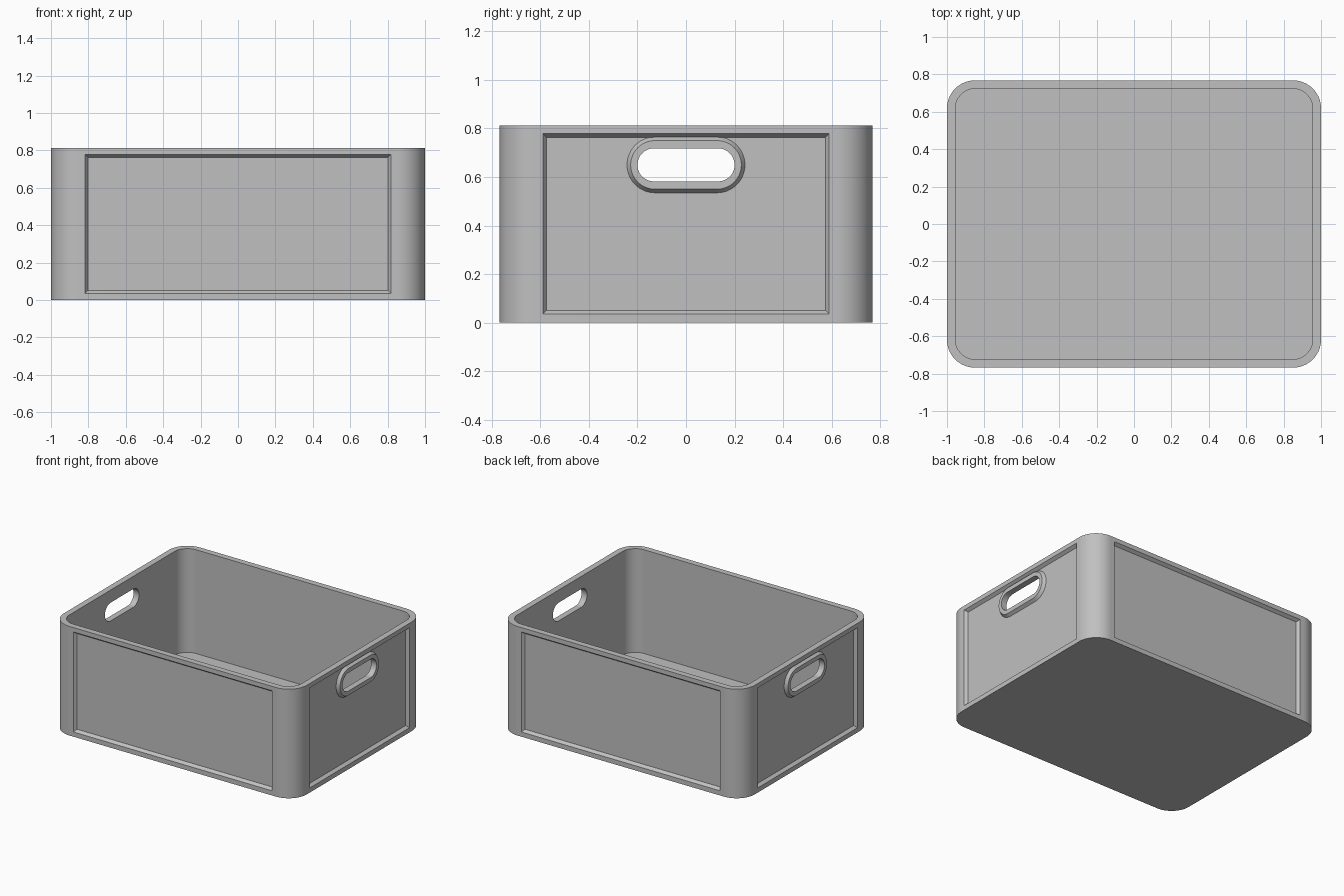
import bpy, bmesh, math
from mathutils import Matrix, Vector

if "Cube" in bpy.data.objects:
    bpy.data.objects.remove(bpy.data.objects["Cube"])

HX, HY, H = 1.0, 0.768, 0.812      # half length, half depth, height
WALL, FLOOR, RADIUS = 0.045, 0.04, 0.15
RECESS, CHAMFER = 0.022, 0.016
HANDLE_Z = 0.65

grey = bpy.data.materials.new("grey plastic")
grey.use_nodes = True
colour = (0.53, 0.53, 0.53, 1)
grey.diffuse_color = colour
grey.node_tree.nodes["Principled BSDF"].inputs["Base Color"].default_value = colour


def outline(a, b, r, steps=14):
    """Rounded rectangle of half sizes a, b."""
    pts = []
    for k, (sx, sy) in enumerate([(1, 1), (-1, 1), (-1, -1), (1, -1)]):
        arc = range(steps + 1) if r > 0 else [0]
        for i in arc:
            t = (k + i / steps) * math.pi / 2
            pts.append((sx * (a - r) + r * math.cos(t), sy * (b - r) + r * math.sin(t)))
    return pts


def loft(name, sections, matrix=Matrix()):
    """Closed solid through (outline, height) sections."""
    bm = bmesh.new()
    rings = [[bm.verts.new(matrix @ Vector((u, v, w))) for u, v in pts] for pts, w in sections]
    n = len(rings[0])
    for lo, hi in zip(rings, rings[1:]):
        for i in range(n):
            j = (i + 1) % n
            bm.faces.new((lo[i], lo[j], hi[j], hi[i]))
    bm.faces.new(rings[0][::-1])
    bm.faces.new(rings[-1])
    bmesh.ops.recalc_face_normals(bm, faces=bm.faces)
    mesh = bpy.data.meshes.new(name)
    bm.to_mesh(mesh)
    bm.free()
    mesh.materials.append(grey)
    obj = bpy.data.objects.new(name, mesh)
    bpy.context.collection.objects.link(obj)
    return obj


def combine(target, tool, operation):
    """Apply a boolean and remove the tool."""
    tool.hide_render = True
    bpy.context.view_layer.objects.active = target
    mod = target.modifiers.new(operation, 'BOOLEAN')
    mod.operation, mod.solver, mod.object = operation, 'EXACT', tool
    bpy.ops.object.modifier_apply(modifier=mod.name)
    bpy.data.objects.remove(tool)


def on_side(turn, z):
    """Frame whose local z points out of a wall, turned in quarter turns from the front."""
    return (Matrix.Rotation(turn * math.pi / 2, 4, 'Z')
            @ Matrix.Translation((0, 0, z)) @ Matrix.Rotation(math.pi / 2, 4, 'X'))


# Hollow box with rounded corners
box = loft("storage_box", [(outline(HX, HY, RADIUS), z) for z in (0, H)])
inner = outline(HX - WALL, HY - WALL, RADIUS - WALL)
combine(box, loft("cavity", [(inner, z) for z in (FLOOR, H + 0.1)]), 'DIFFERENCE')

# Sunken panel with sloped border on every wall
for turn in range(4):
    face = HX if turn % 2 else HY
    half_w = 0.59 if turn % 2 else 0.818
    half_h = 0.372
    wide = outline(half_w, half_h, 0)
    narrow = outline(half_w - CHAMFER, half_h - CHAMFER, 0)
    sections = [(narrow, face - RECESS), (wide, face), (wide, face + 0.05)]
    combine(box, loft("panel_cutter", sections, on_side(turn, 0.407)), 'DIFFERENCE')

# Raised grip rings and slots on both ends
for turn in (1, 3):
    frame = on_side(turn, HANDLE_Z)
    base = outline(0.243, 0.115, 0.115)
    rim = outline(0.228, 0.1, 0.1)
    slot = outline(0.2, 0.068, 0.068)
    ring = [(base, HX - 0.033), (base, HX - RECESS), (rim, HX)]
    combine(box, loft("grip_ring", ring, frame), 'UNION')
    combine(box, loft("slot_cutter", [(slot, HX - 0.2), (slot, HX + 0.1)], frame), 'DIFFERENCE')

# Smooth the rounded corners, keep the edges crisp
bpy.ops.object.select_all(action='DESELECT')
box.select_set(True)
bpy.context.view_layer.objects.active = box
bpy.ops.object.shade_smooth_by_angle(angle=math.radians(25))
weighted = box.modifiers.new("even_shading", 'WEIGHTED_NORMAL')
weighted.keep_sharp = True
